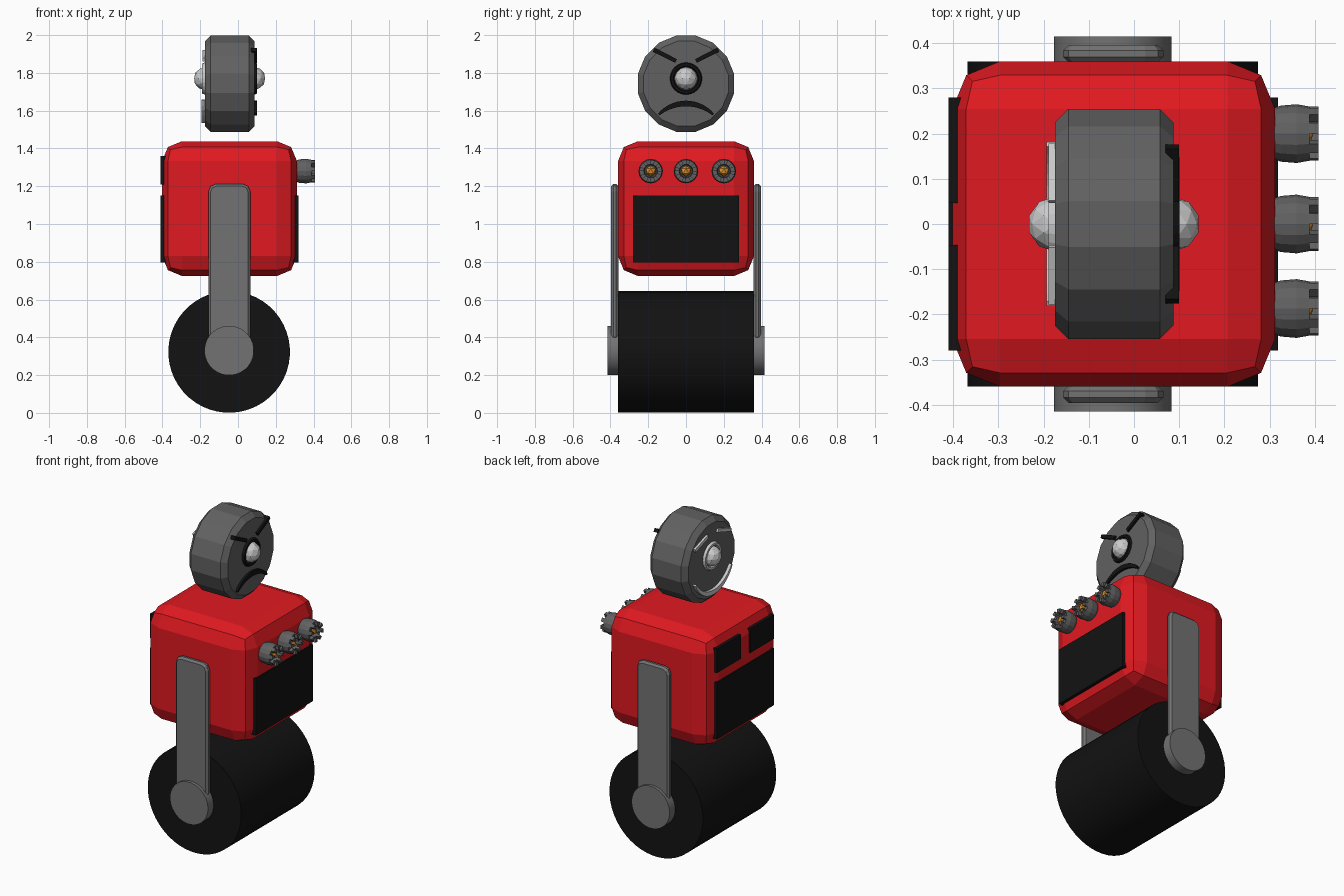
import bpy, bmesh, math
from mathutils import Matrix, Vector

if "Cube" in bpy.data.objects:
    bpy.data.objects.remove(bpy.data.objects["Cube"])


def mat(name, c):
    m = bpy.data.materials.new(name)
    m.diffuse_color = (*c, 1)
    m.use_nodes = True
    m.node_tree.nodes["Principled BSDF"].inputs["Base Color"].default_value = m.diffuse_color
    return m


RED = mat("red", (0.75, 0.01, 0.015))
BLACK = mat("black", (0.006, 0.006, 0.006))
DARK = mat("dark_grey", (0.12, 0.12, 0.12))
MID = mat("mid_grey", (0.17, 0.17, 0.17))
LIGHT = mat("light_grey", (0.6, 0.6, 0.6))
ORANGE = mat("orange", (0.8, 0.3, 0.02))


def finish(name, bm, material):
    bmesh.ops.recalc_face_normals(bm, faces=bm.faces)
    me = bpy.data.meshes.new(name)
    bm.to_mesh(me)
    bm.free()
    ob = bpy.data.objects.new(name, me)
    bpy.context.collection.objects.link(ob)
    me.materials.append(material)
    return ob


def bevel(ob, width, segments=1, angle=50):
    b = ob.modifiers.new("bevel", 'BEVEL')
    b.width, b.segments = width, segments
    b.limit_method, b.angle_limit = 'ANGLE', math.radians(angle)


def box(name, lo, hi, material, tilt=0):
    lo, hi = Vector(lo), Vector(hi)
    bm = bmesh.new()
    bmesh.ops.create_cube(bm, size=1, matrix=Matrix.Translation((lo + hi) / 2)
                          @ Matrix.Rotation(tilt, 4, 'X') @ Matrix.Diagonal((*(hi - lo), 1)))
    return finish(name, bm, material)


def drum(name, centre, radius, length, axis, sides, material, smooth=False):
    rot = Matrix.Rotation(math.pi / 2, 4, 'Y' if axis == 'X' else 'X')
    spin = Matrix.Rotation(math.pi / sides, 4, 'Z')
    bm = bmesh.new()
    bmesh.ops.create_cone(bm, cap_ends=True, segments=sides, radius1=radius, radius2=radius,
                          depth=length, matrix=Matrix.Translation(centre) @ rot @ spin)
    ob = finish(name, bm, material)
    if smooth:
        bpy.context.view_layer.objects.active = ob
        ob.select_set(True)
        bpy.ops.object.shade_smooth_by_angle(angle=math.radians(30))
        ob.select_set(False)
    return ob


def ball(name, centre, radius, material, sub=2):
    bm = bmesh.new()
    bmesh.ops.create_icosphere(bm, subdivisions=sub, radius=radius,
                               matrix=Matrix.Translation(centre))
    return finish(name, bm, material)


def mouth(name, x0, x1, zc, radius, half, mid, thick, material):
    # crescent in the y-z plane, tapering to its ends, extruded along x
    n = 14
    t = [-1 + 2 * i / n for i in range(n + 1)]
    edge = []
    for side, ts in ((1, t), (-1, t[::-1])):
        for u in ts:
            r = radius + side * thick / 2 * (1 - 0.6 * u * u)
            a = math.radians(mid + half * u)
            edge.append((x0, r * math.cos(a), zc + r * math.sin(a)))
    bm = bmesh.new()
    f = bm.faces.new([bm.verts.new(p) for p in edge])
    g = bmesh.ops.extrude_face_region(bm, geom=[f])
    bmesh.ops.translate(bm, vec=(x1 - x0, 0, 0),
                        verts=[v for v in g['geom'] if isinstance(v, bmesh.types.BMVert)])
    return finish(name, bm, material)


def lathe_x(name, profile, centre, sides, material, closed=False, teeth=None):
    # rings of (x, radius) around the x axis; teeth = (band index, height)
    bm = bmesh.new()
    rings = [[bm.verts.new((x, centre[0] + r * math.cos(2 * math.pi * i / sides),
                            centre[1] + r * math.sin(2 * math.pi * i / sides)))
              for i in range(sides)] for x, r in profile]
    crown = []
    count = len(rings) if closed else len(rings) - 1
    for k in range(count):
        a, b = rings[k], rings[(k + 1) % len(rings)]
        for i in range(sides):
            j = (i + 1) % sides
            f = bm.faces.new((a[i], a[j], b[j], b[i]))
            if teeth and k == teeth[0] and i % 2:
                crown.append(f)
    if not closed:
        bm.faces.new(rings[0])
        bm.faces.new(rings[-1])
    for f in crown:
        g = bmesh.ops.extrude_face_region(bm, geom=[f])
        bmesh.ops.translate(bm, vec=(teeth[1], 0, 0),
                            verts=[v for v in g['geom'] if isinstance(v, bmesh.types.BMVert)])
        bm.faces.remove(f)
    return finish(name, bm, material)


# roller wheel with hubs and side arms
drum("roller", (-0.047, 0, 0.323), 0.322, 0.72, 'Y', 48, BLACK, True)
for s, side in ((-1, "front"), (1, "back")):
    drum(side + "_hub", (-0.047, s * 0.387, 0.33), 0.131, 0.056, 'Y', 32, MID, True)
    ys = sorted((s * 0.358, s * 0.396))
    arm = box(side + "_arm", (-0.157, ys[0], 0.39), (0.065, ys[1], 1.212), MID)
    # chamfer the upper corners, then soften the outline
    bm = bmesh.new()
    bm.from_mesh(arm.data)
    top = [e for e in bm.edges if all(v.co.z > 1 for v in e.verts)
           and abs(e.verts[0].co.x - e.verts[1].co.x) < 1e-4]
    bmesh.ops.bevel(bm, geom=top, offset=0.04, segments=2, profile=0.5, affect='EDGES')
    bm.to_mesh(arm.data)
    bm.free()
    bevel(arm, 0.012)

# body
body = box("body", (-0.402, -0.36, 0.725), (0.312, 0.36, 1.438), RED)
bevel(body, 0.105, 2)

# black panels on both faces
box("chest_panel", (0.29, -0.28, 0.797), (0.319, 0.28, 1.15), BLACK)
box("back_panel", (-0.41, -0.28, 0.797), (-0.38, 0.28, 1.15), BLACK)
for s, side in ((-1, "left"), (1, "right")):
    ys = sorted((s * 0.047, s * 0.28))
    box(side + "_back_window", (-0.41, ys[0], 1.21), (-0.38, ys[1], 1.36), BLACK)

# toothed knobs with orange cores
knob = [(0.29, 0.05), (0.325, 0.062), (0.36, 0.065), (0.388, 0.06),
        (0.388, 0.036), (0.35, 0.032)]
for i, y in enumerate((-0.187, 0, 0.2)):
    lathe_x(f"knob_{i}", knob, (y, 1.28), 16, DARK, teeth=(3, 0.02))
    ball(f"knob_core_{i}", (0.37, y, 1.28), 0.03, ORANGE, 1)

# head
head = drum("head", (-0.044, 0, 1.743), 0.26, 0.262, 'X', 16, DARK)
bevel(head, 0.03)

# angry face on +x, happy face on -x
for s, label, skin in ((1, "angry", BLACK), (-1, "happy", LIGHT)):
    face = 0.085 if s > 0 else -0.174
    ball(label + "_eye", (face, 0, 1.77), 0.061, LIGHT)
    ring = [(face + s * 0.018 * math.sin(a), 0.073 + 0.013 * math.cos(a))
            for a in [math.pi / 3 * k for k in range(6)]]
    lathe_x(label + "_eye_ring", ring, (0, 1.77), 24, skin, closed=True)
    xs = sorted((face - s * 0.015, face + s * 0.015))
    z, lean, h = (1.893, 0.47, 0.011) if s > 0 else (1.89, -0.32, 0.01)
    for t in (-1, 1):
        box(f"{label}_brow_{t + 1}", (xs[0], t * 0.112 - 0.066, z - h),
            (xs[1], t * 0.112 + 0.066, z + h), skin, t * lean)
mouth("frown", 0.07, 0.101, 1.43, 0.208, 44, 90, 0.03, BLACK)
mouth("smile", -0.165, -0.194, 1.75, 0.2, 62, -90, 0.028, LIGHT)
